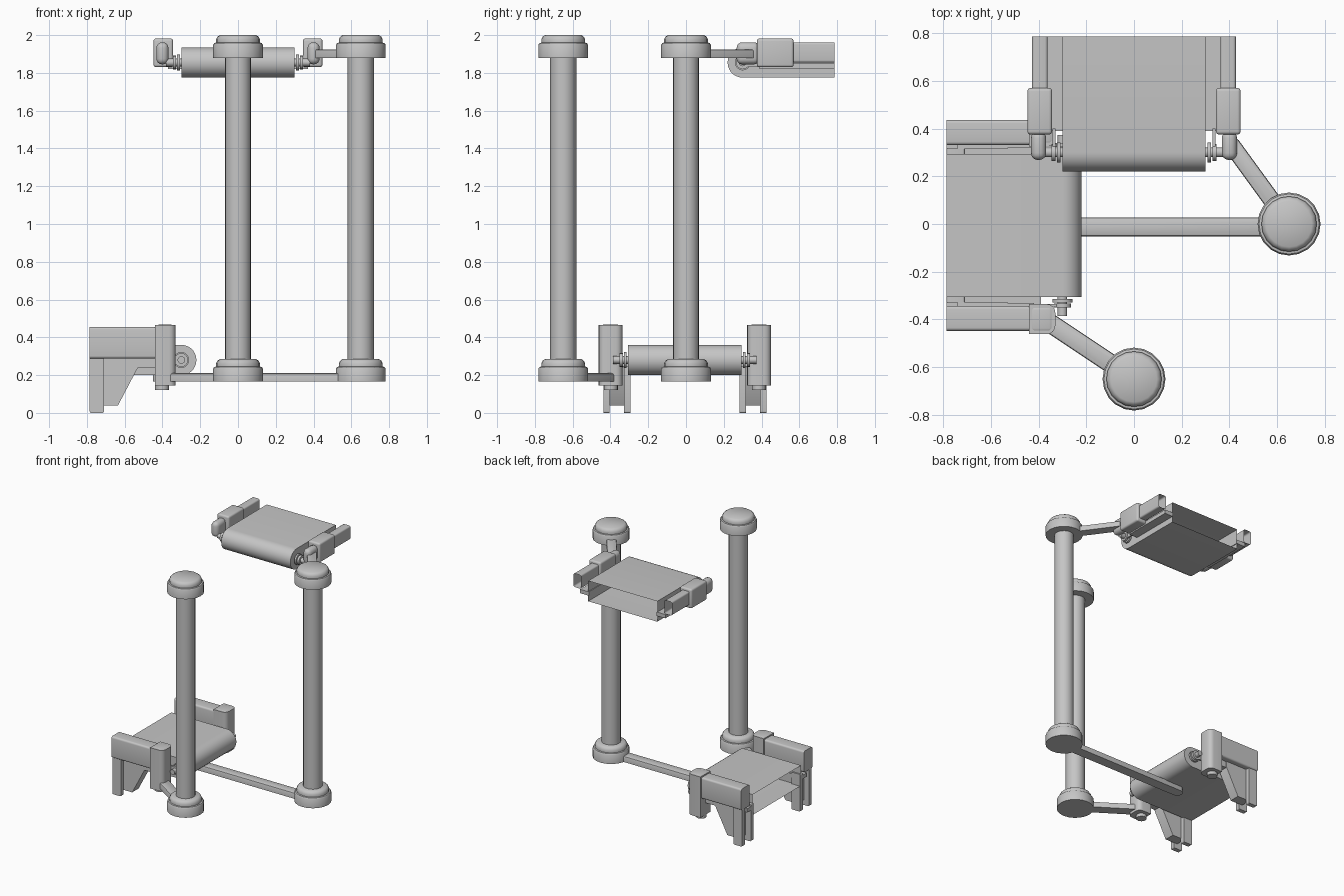
import bpy, bmesh, math
from mathutils import Vector

cube = bpy.data.objects.get("Cube")
if cube:
    bpy.data.objects.remove(cube, do_unlink=True)

grey = bpy.data.materials.new("plain grey")
grey.use_nodes = True
grey.diffuse_color = (0.56, 0.56, 0.56, 1)
grey.node_tree.nodes["Principled BSDF"].inputs["Base Color"].default_value = (0.56, 0.56, 0.56, 1)


def finish(name, bm):
    bmesh.ops.recalc_face_normals(bm, faces=bm.faces)
    mesh = bpy.data.meshes.new(name)
    bm.to_mesh(mesh)
    bm.free()
    ob = bpy.data.objects.new(name, mesh)
    bpy.context.collection.objects.link(ob)
    mesh.materials.append(grey)
    bpy.ops.object.select_all(action='DESELECT')
    ob.select_set(True)
    bpy.context.view_layer.objects.active = ob
    bpy.ops.object.shade_smooth_by_angle(angle=math.radians(35))
    return ob


def box(name, lo, hi, bevel=0, choose=None, open_dir=None):
    """Box between two corners; bevels chosen edges and can leave one end open."""
    bm = bmesh.new()
    lo, hi = Vector(map(min, lo, hi)), Vector(map(max, lo, hi))
    bmesh.ops.create_cube(bm, size=1)
    for v in bm.verts:
        v.co = (lo + hi) / 2 + v.co * (hi - lo)
    if bevel:
        edges = [e for e in bm.edges if not choose or choose(e)]
        bmesh.ops.bevel(bm, geom=edges, offset=bevel, segments=4, profile=0.5, affect='EDGES')
    if open_dir:
        bm.normal_update()
        ends = [f for f in bm.faces if f.normal.dot(Vector(open_dir)) > 0.99]
        bmesh.ops.delete(bm, geom=ends, context='FACES')
    return finish(name, bm)


def along(axis):
    """Edge rule: edges that run along one axis."""
    return lambda e: abs((e.verts[0].co - e.verts[1].co).normalized()[axis]) > 0.9


def lathe(name, profile, centre, sides=20):
    bm = bmesh.new()
    verts = [bm.verts.new((r, 0, z)) for r, z in profile]
    edges = [bm.edges.new(p) for p in zip(verts, verts[1:])]
    bmesh.ops.spin(bm, geom=verts + edges, cent=(0, 0, 0), axis=(0, 0, 1),
                   angle=math.tau, steps=sides)
    bmesh.ops.remove_doubles(bm, verts=bm.verts, dist=1e-5)
    bmesh.ops.translate(bm, verts=bm.verts, vec=centre)
    return finish(name, bm)


def prism(name, points, place, w0, w1, skip=None):
    """Extrude a (u, z) outline over w; the side with index skip stays open."""
    bm = bmesh.new()
    a, b = ([bm.verts.new(place(u, w, z)) for u, z in points] for w in (w0, w1))
    bm.faces.new(a)
    bm.faces.new(b)
    n = len(points)
    for i in range(n):
        if i != skip:
            j = (i + 1) % n
            bm.faces.new((a[i], a[j], b[j], b[i]))
    return finish(name, bm)


def rod(name, start, end, radius, sides=16):
    start, end = Vector(start), Vector(end)
    bm = bmesh.new()
    bmesh.ops.create_cone(bm, cap_ends=True, segments=sides, radius1=radius,
                          radius2=radius, depth=(end - start).length)
    turn = Vector((0, 0, 1)).rotation_difference(end - start)
    for v in bm.verts:
        v.co = (start + end) / 2 + turn @ v.co
    return finish(name, bm)


def arm(name, start, end, z, half=0.04, height=0.045):
    """Flat bar with rounded ends and softened upper edge."""
    start, end = Vector(start), Vector(end)
    d = (end - start).normalized()
    side = Vector((-d.y, d.x))
    outline = []
    for c, s in ((end, 1), (start, -1)):
        for i in range(9):
            t = math.pi * i / 8
            outline.append(c + s * half * (math.sin(t) * d - math.cos(t) * side))
    bm = bmesh.new()
    face = bm.faces.new([bm.verts.new((p.x, p.y, z)) for p in outline])
    top = bmesh.ops.extrude_face_region(bm, geom=[face])["geom"]
    bmesh.ops.translate(bm, verts=[v for v in top if isinstance(v, bmesh.types.BMVert)],
                        vec=(0, 0, height))
    rim = [e for e in bm.edges if all(v.co.z > z + height / 2 for v in e.verts)]
    bmesh.ops.bevel(bm, geom=rim, offset=0.01, segments=2, profile=0.5, affect='EDGES')
    finish(name, bm)


# columns with stepped end caps
CAP = [(0, 0), (0.132, 0), (0.132, 0.068), (0.126, 0.078), (0.116, 0.08),
       (0.116, 0.098), (0.108, 0.112), (0.096, 0.12), (0, 0.12)]
for label, x, y in (("side", 0.65, 0), ("front", 0, -0.65)):
    rod(label + "_column", (x, y, 0.2), (x, y, 1.95), 0.069, 20)
    for end, z in (("lower", 0.165), ("upper", 1.88)):
        lathe(f"{label}_{end}_cap", CAP, (x, y, z))

# arms that join the columns to the carriers
arm("long_lower_arm", (0.65, -0.012), (-0.41, -0.012), 0.165)
arm("short_lower_arm", (0, -0.65), (-0.36, -0.41), 0.165)
arm("upper_arm", (0.65, 0), (0.41, 0.33), 1.88, half=0.036)


def upper(u, w, z):
    return (w, u, z + 1.855)


def lower(u, w, z):
    return (-u, w - 0.006, z + 0.28)


# belts: rounded nose, closed sides, open far end; heights are from roller centre
R = 0.08
nose = [(0.3 - R * math.sin(math.pi * i / 14), -R * math.cos(math.pi * i / 14)) for i in range(15)]
for label, place in (("upper", upper), ("lower", lower)):
    outline = nose + [(0.785, R), (0.785, -R)]
    prism(label + "_belt", outline, place, -0.3, 0.3, skip=len(nose))
    for s in (-1, 1):
        # roller axle, discs and connecting plate
        for part, w0, w1, r in (("axle", 0.29, 0.38, 0.02), ("inner_disc", 0.308, 0.322, 0.042),
                                ("outer_disc", 0.328, 0.345, 0.036)):
            rod(f"{label}_{part}", place(0.3, s * w0, 0), place(0.3, s * w1, 0), r)
        box(label + "_link", place(0.3, s * 0.33, -0.025), place(0.4, s * 0.342, 0.025))
        box(label + "_flange", place(0.39, s * 0.295, -0.035), place(0.785, s * 0.37, -0.005))

for s in (-1, 1):
    # upper carrier: open rail, sleeve and rounded hook
    box("upper_rail", upper(0.5, s * 0.362, 0), upper(0.785, s * 0.427, 0.107),
        0.012, along(1), (0, 1, 0))
    box("upper_sleeve", upper(0.375, s * 0.343, -0.025), upper(0.57, s * 0.447, 0.127), 0.014)
    box("upper_hook", upper(0.268, s * 0.368, -0.01), upper(0.39, s * 0.432, 0.107), 0.03)

    # lower carrier: post, peg and rail
    box("lower_post", lower(0.33, s * 0.33, -0.135), lower(0.44, s * 0.456, 0.185), 0.035,
        lambda e: all(v.co.x > -0.4 for v in e.verts) and along(2)(e))
    box("lower_post_top", lower(0.335, s * 0.335, 0.14), lower(0.44, s * 0.451, 0.187), 0.02)
    rod("lower_peg", lower(0.402, s * 0.392, -0.16), lower(0.402, s * 0.392, -0.13), 0.037)
    box("lower_rail", lower(0.42, s * 0.337, 0.008), lower(0.785, s * 0.442, 0.175), 0.014, along(0))
    box("lower_rail_base", lower(0.42, s * 0.325, -0.04), lower(0.71, s * 0.395, 0.01))

    # legs: two thin plates with a wedge brace between them
    for w in (0.289, 0.398):
        box("leg_plate", lower(0.71, s * w, -0.28), lower(0.785, s * (w + 0.034), 0.012),
            0.008, along(1))
    brace = [(0.74, 0.012), (0.53, 0.012), (0.53, -0.04), (0.635, -0.24), (0.74, -0.24)]
    prism("leg_brace", brace, lower, s * 0.32, s * 0.4)
